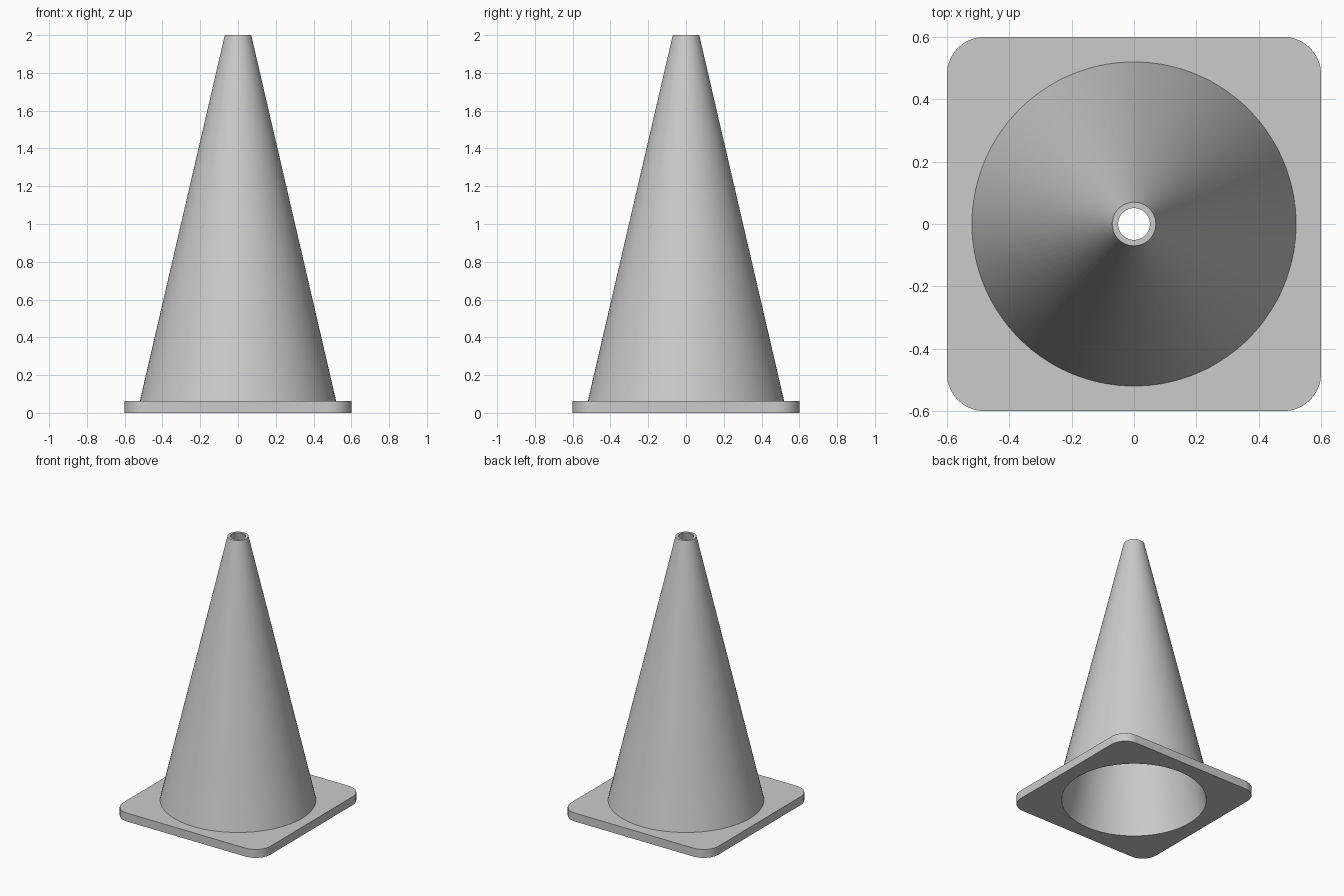
import bpy
import bmesh
from math import cos, sin, pi, radians

cube = bpy.data.objects.get("Cube")
if cube:
    bpy.data.objects.remove(cube, do_unlink=True)

STEPS = 24           # points per quarter turn
BASE_TOP = 0.062

grey = bpy.data.materials.new("plain grey")
grey.use_nodes = True
colour = (0.6, 0.6, 0.6, 1)
grey.diffuse_color = colour
grey.node_tree.nodes["Principled BSDF"].inputs["Base Color"].default_value = colour


def circle(radius, z):
    angles = [(q + (k + 0.5) / STEPS) * pi / 2 for q in range(4) for k in range(STEPS)]
    return [(radius * cos(a), radius * sin(a), z) for a in angles]


def rounded_square(half, corner, z):
    points = []
    inner = half - corner
    for q, (sx, sy) in enumerate([(1, 1), (-1, 1), (-1, -1), (1, -1)]):
        for k in range(STEPS):
            a = (q + k / (STEPS - 1)) * pi / 2
            points.append((sx * inner + corner * cos(a), sy * inner + corner * sin(a), z))
    return points


def skin(name, loops):
    """Join matching loops into a surface, in order."""
    bm = bmesh.new()
    rings = [[bm.verts.new(p) for p in loop] for loop in loops]
    for low, high in zip(rings, rings[1:]):
        for i in range(len(low)):
            j = (i + 1) % len(low)
            bm.faces.new((low[i], low[j], high[j], high[i]))
    mesh = bpy.data.meshes.new(name)
    bm.to_mesh(mesh)
    bm.free()
    mesh.materials.append(grey)
    obj = bpy.data.objects.new(name, mesh)
    bpy.context.collection.objects.link(obj)
    bpy.ops.object.select_all(action="DESELECT")
    obj.select_set(True)
    bpy.context.view_layer.objects.active = obj
    bpy.ops.object.shade_smooth_by_angle(angle=radians(30))
    return obj


# Square foot with rounded corners and a round opening
skin("base_plate", [
    circle(0.49, 0),
    rounded_square(0.6, 0.12, 0),
    rounded_square(0.6, 0.12, BASE_TOP),
    circle(0.52, BASE_TOP),
])

# Hollow cone: outer wall, top rim, inner wall down to the opening
skin("cone_body", [
    circle(0.52, BASE_TOP),
    circle(0.07, 2),
    circle(0.051, 2),
    circle(0.49, 0),
])
